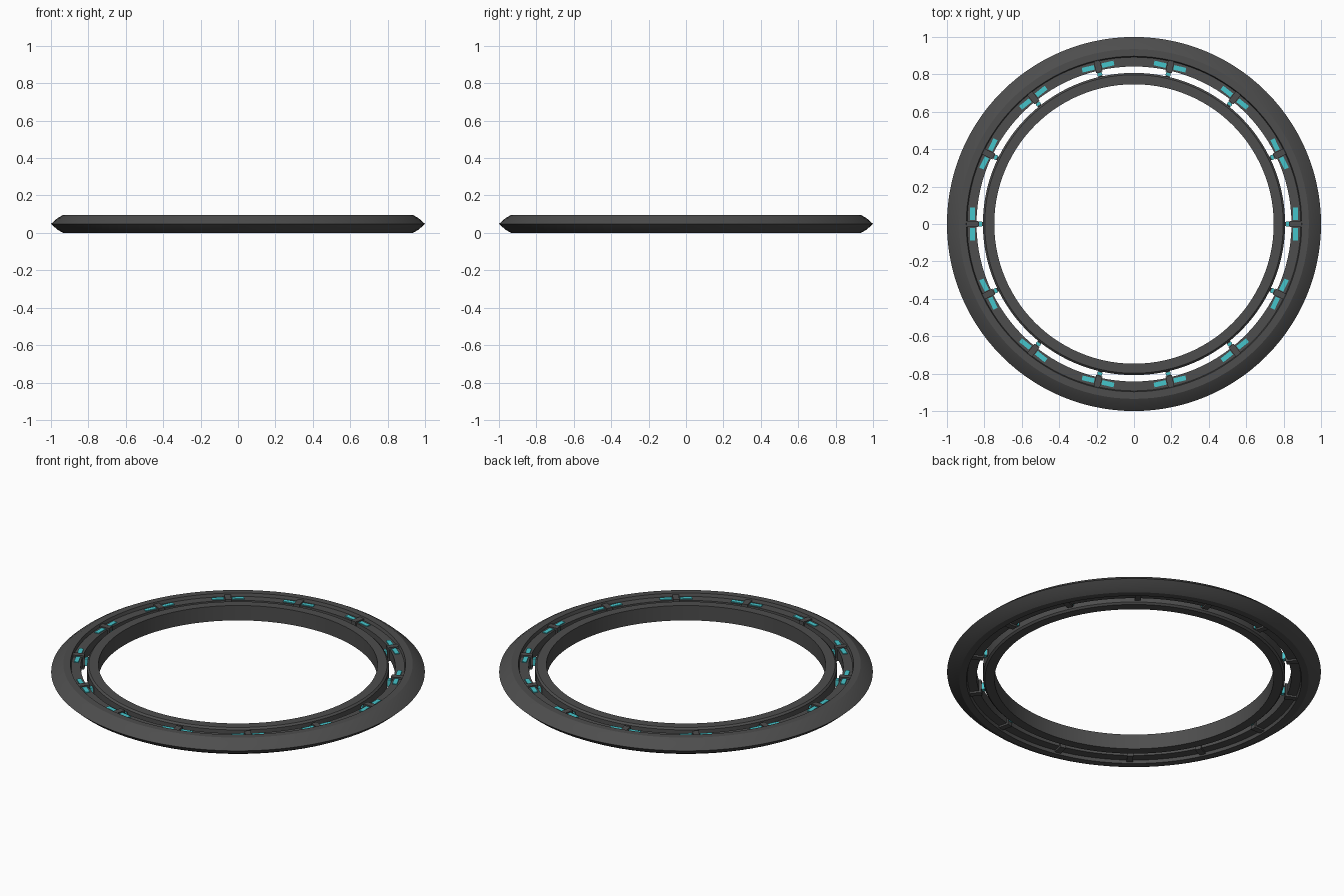
import bpy, bmesh, math
from mathutils import Matrix, Vector

if "Cube" in bpy.data.objects:
    bpy.data.objects.remove(bpy.data.objects["Cube"])

N = 14        # spokes
SEG = 112     # ring segments


def material(name, rgb):
    m = bpy.data.materials.new(name)
    m.diffuse_color = (*rgb, 1)
    m.use_nodes = True
    m.node_tree.nodes["Principled BSDF"].inputs["Base Color"].default_value = m.diffuse_color
    return m


grey = material("dark grey", (0.075, 0.075, 0.075))
cyan = material("cyan light", (0.06, 0.56, 0.6))


def finish(name, bm, mat, smooth=False):
    bmesh.ops.recalc_face_normals(bm, faces=bm.faces)
    me = bpy.data.meshes.new(name)
    bm.to_mesh(me)
    bm.free()
    me.materials.append(mat)
    ob = bpy.data.objects.new(name, me)
    bpy.context.collection.objects.link(ob)
    if smooth:
        bpy.ops.object.select_all(action='DESELECT')
        ob.select_set(True)
        bpy.context.view_layer.objects.active = ob
        bpy.ops.object.shade_smooth_by_angle(angle=math.radians(20))
    return ob


def lathe(name, profile, mat):
    """Closed (radius, height) profile swept round z."""
    bm = bmesh.new()
    loops = []
    for i in range(SEG):
        a = 2 * math.pi * i / SEG
        loops.append([bm.verts.new((r * math.cos(a), r * math.sin(a), z)) for r, z in profile])
    n = len(profile)
    for i in range(SEG):
        p, q = loops[i], loops[(i + 1) % SEG]
        for j in range(n):
            k = (j + 1) % n
            bm.faces.new((p[j], q[j], q[k], p[k]))
    return finish(name, bm, mat, True)


def boxes(name, specs, mat):
    """Boxes given as (r0, r1, t0, t1, z0, z1), repeated at every spoke."""
    bm = bmesh.new()
    for i in range(N):
        rot = Matrix.Rotation(2 * math.pi * i / N, 4, 'Z')
        for r0, r1, t0, t1, z0, z1 in specs:
            c = Vector(((r0 + r1) / 2, (t0 + t1) / 2, (z0 + z1) / 2))
            s = Matrix.Diagonal((r1 - r0, t1 - t0, z1 - z0, 1))
            bmesh.ops.create_cube(bm, size=1, matrix=rot @ Matrix.Translation(c) @ s)
    return finish(name, bm, mat)


# outer ring: pointed rim, with a recessed ledge inside on both faces
lathe("outer_ring", [(0.897, 0.0), (0.935, 0.0), (0.965, 0.017), (1.0, 0.048), (0.965, 0.079),
                     (0.935, 0.096), (0.897, 0.096), (0.892, 0.078), (0.842, 0.078),
                     (0.842, 0.018), (0.892, 0.018)], grey)

# inner ring: plain band with a slight outer bevel
lathe("inner_ring", [(0.747, 0.004), (0.798, 0.004), (0.808, 0.014), (0.808, 0.082),
                     (0.798, 0.092), (0.747, 0.092)], grey)

# spokes bridging the gap, and brackets clamping the ledge
boxes("spokes", [(0.80, 0.85, -0.011, 0.011, 0.03, 0.066)], grey)
boxes("brackets", [(0.832, 0.897, -0.017, 0.017, 0.008, 0.088)], grey)

# lights: a pair on the ledge beside each bracket and one round each spoke
boxes("ledge_lights", [(0.851, 0.876, s * 0.054 - 0.033, s * 0.054 + 0.033, 0.07, 0.083)
                       for s in (-1, 1)], cyan)
boxes("spoke_lights", [(0.814, 0.828, -0.013, 0.013, 0.028, 0.068)], cyan)
